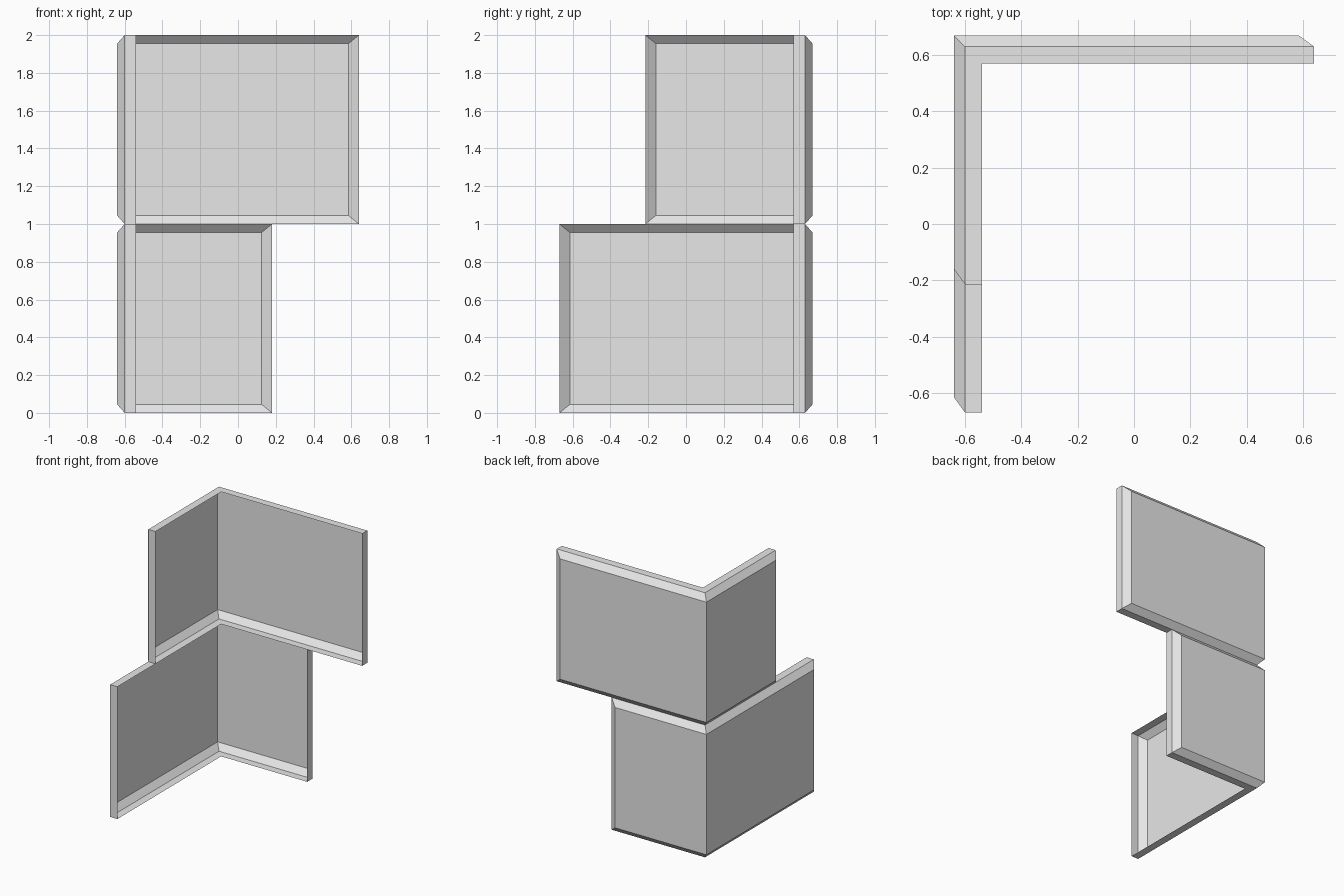
import bpy
import bmesh

cube = bpy.data.objects.get("Cube")
if cube:
    bpy.data.objects.remove(cube, do_unlink=True)

grey = bpy.data.materials.new("light_grey")
grey.use_nodes = True
grey.diffuse_color = (0.8, 0.8, 0.8, 1)
grey.node_tree.nodes["Principled BSDF"].inputs["Base Color"].default_value = (0.8, 0.8, 0.8, 1)

BACK = 0.67     # outer plane of the back wall
SIDE = -0.64    # outer plane of the side wall


def corner_shell(name, x_end, y_end, z0, z1):
    """Open L-shaped wall shell with a bevelled border and a flat rim."""
    bm = bmesh.new()

    def ring(depth, inset, z_inset):
        # Outline through both free ends and the mitred corner
        plan = [(x_end - inset, BACK - depth),
                (SIDE + depth, BACK - depth),
                (SIDE + depth, y_end + inset)]
        low = [bm.verts.new((x, y, z0 + z_inset)) for x, y in plan]
        high = [bm.verts.new((x, y, z1 - z_inset)) for x, y in reversed(plan)]
        return low + high

    panel = ring(0, 0.055, 0.045)
    edge = ring(0.04, 0, 0)
    lip = ring(0.10, 0, 0)

    # Back and side panels
    for quad in ((0, 1, 4, 5), (1, 2, 3, 4)):
        bm.faces.new([panel[i] for i in quad])
    # Bevelled border, then the straight rim
    for inner, outer in ((panel, edge), (edge, lip)):
        for i in range(len(inner)):
            j = (i + 1) % len(inner)
            bm.faces.new((inner[i], outer[i], outer[j], inner[j]))

    mesh = bpy.data.meshes.new(name)
    bm.to_mesh(mesh)
    bm.free()
    mesh.materials.append(grey)
    obj = bpy.data.objects.new(name, mesh)
    bpy.context.collection.objects.link(obj)
    return obj


# Lower tier runs long on the side, upper tier runs long on the back
corner_shell("lower_corner_wall", 0.18, -0.67, 0, 1)
corner_shell("upper_corner_wall", 0.64, -0.215, 1, 2)
